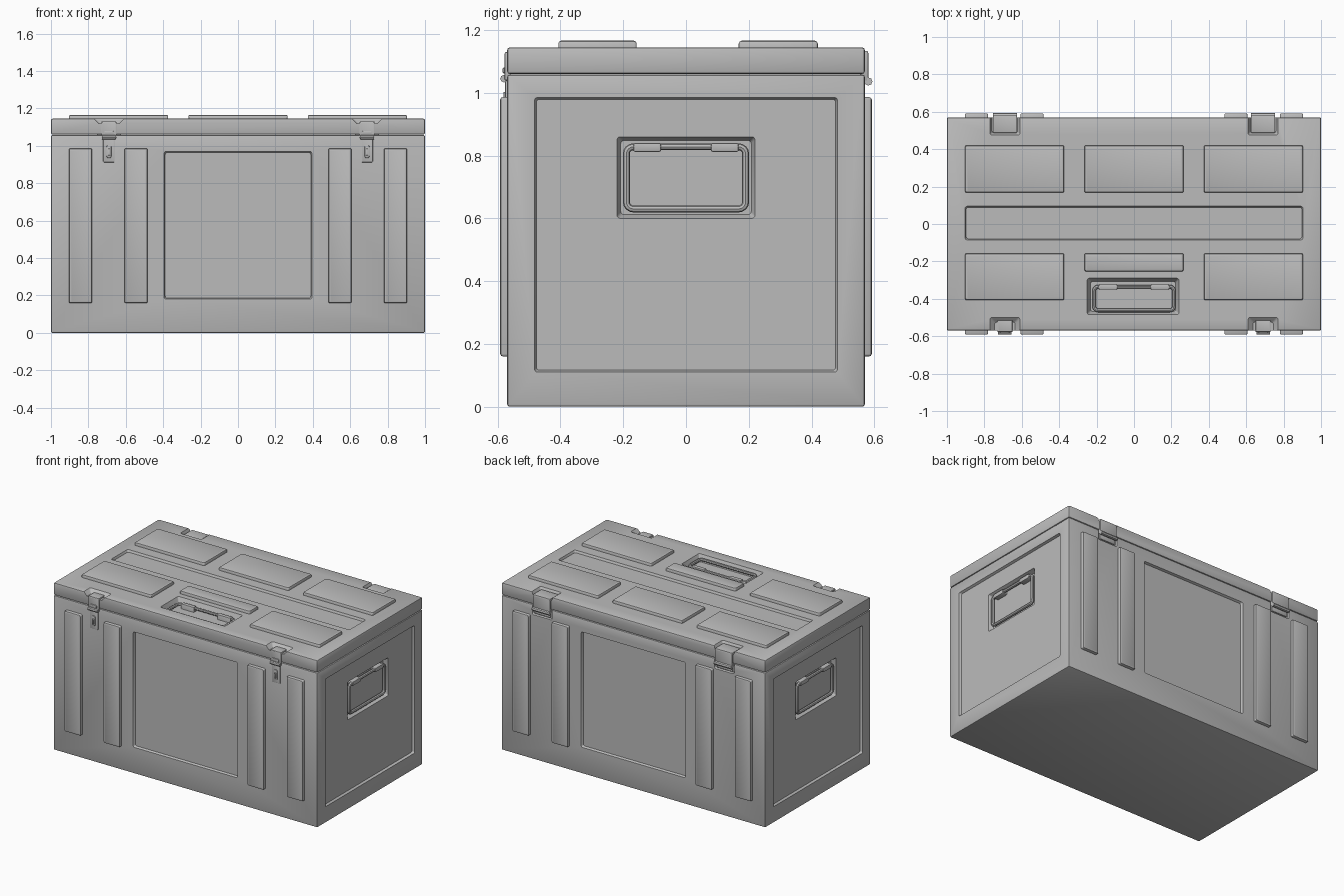
import bpy, bmesh
from math import sin, cos, pi
from mathutils import Vector

if "Cube" in bpy.data.objects:
    bpy.data.objects.remove(bpy.data.objects["Cube"])

grey = bpy.data.materials.new("painted_grey")
grey.use_nodes = True
COLOUR = (0.5, 0.5, 0.5, 1)
grey.diffuse_color = COLOUR
grey.node_tree.nodes["Principled BSDF"].inputs["Base Color"].default_value = COLOUR

# Each side maps (across, up, outward distance) to model space
SIDES = {
    "front": lambda u, v, d: Vector((u, -d, v)),
    "back": lambda u, v, d: Vector((-u, d, v)),
    "left": lambda u, v, d: Vector((d, u, v)),
    "right": lambda u, v, d: Vector((-d, -u, v)),
    "top": lambda u, v, d: Vector((u, v, d)),
}
SURFACE = {"front": 0.57, "back": 0.57, "left": 1, "right": 1, "top": 1.145}


def activate(obj):
    bpy.ops.object.select_all(action="DESELECT")
    obj.select_set(True)
    bpy.context.view_layer.objects.active = obj


def add_mesh(name, bm):
    bmesh.ops.recalc_face_normals(bm, faces=bm.faces)
    mesh = bpy.data.meshes.new(name)
    bm.to_mesh(mesh)
    bm.free()
    mesh.materials.append(grey)
    obj = bpy.data.objects.new(name, mesh)
    bpy.context.collection.objects.link(obj)
    return obj


def smooth(obj):
    activate(obj)
    bpy.ops.object.shade_smooth_by_angle(angle=pi / 6)


def rounded_rect(u0, u1, v0, v1, r, steps=3):
    corners = [(u1 - r, v1 - r), (u0 + r, v1 - r), (u0 + r, v0 + r), (u1 - r, v0 + r)]
    return [(cu + r * cos(a), cv + r * sin(a))
            for q, (cu, cv) in enumerate(corners)
            for a in [(q + i / steps) * pi / 2 for i in range(steps + 1)]]


def loft(name, side, rect, profile, r=0.01):
    """Stack rounded rectangles given as (outward distance, inset)."""
    u0, u1, v0, v1 = rect
    bm = bmesh.new()
    loops = []
    for d, i in profile:
        pts = rounded_rect(u0 + i, u1 - i, v0 + i, v1 - i, r)
        loops.append([bm.verts.new(SIDES[side](u, v, d)) for u, v in pts])
    n = len(loops[0])
    for a, b in zip(loops, loops[1:]):
        for k in range(n):
            bm.faces.new((a[k], a[(k + 1) % n], b[(k + 1) % n], b[k]))
    bm.faces.new(loops[0])
    bm.faces.new(loops[-1])
    return add_mesh(name, bm)


def plate(name, side, rect, d0, d1, bevel=0.005, r=0.008):
    mid = bevel * 0.3
    obj = loft(name, side, rect, [(d0, 0), (d1 - bevel, 0), (d1 - mid, mid), (d1, bevel)], r)
    smooth(obj)
    return obj


def recess(target, side, rect, floor, inset=0.006, mouth=None, r=0.01):
    mouth = mouth or SURFACE[side]
    tool = loft("cutter", side, rect, [(floor, inset), (mouth, 0), (mouth + 0.03, 0)], r)
    tool.hide_render = True
    mod = target.modifiers.new("recess", "BOOLEAN")
    mod.operation, mod.solver, mod.object = "DIFFERENCE", "EXACT", tool
    activate(target)
    bpy.ops.object.modifier_apply(modifier=mod.name)
    bpy.data.objects.remove(tool)


def block(name, z0, z1, width):
    bm = bmesh.new()
    bmesh.ops.create_cube(bm, size=1)
    for v in bm.verts:
        v.co = Vector((v.co.x * 2, v.co.y * 1.14, (z0 + z1) / 2 + v.co.z * (z1 - z0)))
    bmesh.ops.bevel(bm, geom=bm.edges[:], offset=width, segments=2, profile=0.5, affect="EDGES")
    return add_mesh(name, bm)


def tube(name, side, points, d, radius, cyclic=False):
    curve = bpy.data.curves.new(name, "CURVE")
    curve.dimensions = "3D"
    curve.bevel_depth, curve.bevel_resolution = radius, 2
    curve.use_fill_caps = True
    spline = curve.splines.new("POLY")
    spline.points.add(len(points) - 1)
    for p, (u, v) in zip(spline.points, points):
        p.co = (*SIDES[side](u, v, d), 1)
    spline.use_cyclic_u = cyclic
    curve.materials.append(grey)
    obj = bpy.data.objects.new(name, curve)
    bpy.context.collection.objects.link(obj)
    activate(obj)
    bpy.ops.object.convert(target="MESH")
    smooth(obj)


def handle(name, side, rect, d, radius):
    """Carrying ring with two pivot brackets on its upper bar."""
    u0, u1, v0, v1 = rect
    tube(name + "_ring", side, rounded_rect(u0, u1, v0, v1, 0.022, 4), d, radius, True)
    c, half = (u0 + u1) / 2, (u1 - u0) / 2
    for s, word in ((-1, "a"), (1, "b")):
        a, b = sorted((c + s * half * 0.42, c + s * half * 0.88))
        plate(f"{name}_bracket_{word}", side, (a, b, v1 - 0.016, v1 + 0.012),
              d - 0.03, d + radius + 0.002, 0.004, 0.005)


body = block("chest_body", 0, 1.058, 0.008)
lid = block("chest_lid", 1.06, 1.145, 0.009)

# Recessed panels on the body walls
for side in ("front", "back"):
    recess(body, side, (-0.395, 0.395, 0.18, 0.97), 0.555)
for side in ("left", "right"):
    recess(body, side, (-0.483, 0.483, 0.11, 0.985), 0.984)
    recess(body, side, (-0.22, 0.22, 0.6, 0.86), 0.952, 0.012, 0.984)
    handle(side + "_handle", side, (-0.19, 0.19, 0.63, 0.828), 0.974, 0.011)

# Lid channel and lid handle pocket
recess(lid, "top", (-0.903, 0.903, -0.085, 0.095), 1.13)
recess(lid, "top", (-0.25, 0.24, -0.485, -0.29), 1.1, 0.018)
handle("lid_handle", "top", (-0.213, 0.213, -0.462, -0.335), 1.122, 0.01)

# Raised lid pads
for i, u in enumerate((-0.638, 0, 0.638)):
    plate(f"back_lid_pad_{i}", "top", (u - 0.265, u + 0.265, 0.168, 0.42), 1.14, 1.166, 0.009)
    low = -0.253 if u == 0 else -0.407
    plate(f"front_lid_pad_{i}", "top", (u - 0.265, u + 0.265, low, -0.157), 1.14, 1.166, 0.009)

# Upright ribs on front and back
for side in ("front", "back"):
    for s in (-1, 1):
        for place, u in (("outer", 0.842), ("inner", 0.545)):
            plate(f"{side}_{place}_rib_{'left' if s > 0 else 'right'}", side,
                  (s * u - 0.062, s * u + 0.062, 0.16, 0.986), 0.56, 0.592, 0.008)

for s, word in ((-1, "right"), (1, "left")):
    x = s * 0.69
    # Front latch: notch, hooked strap, pivot, hanging hasp and its staple
    recess(lid, "top", (x - 0.08, x + 0.08, -0.65, -0.5), 1.12, 0.025)
    plate(f"latch_cap_{word}", "top", (x - 0.04, x + 0.04, -0.577, -0.512), 1.1, 1.13, 0.004, 0.005)
    plate(f"latch_strap_{word}", "front", (x - 0.04, x + 0.04, 1.04, 1.127), 0.56, 0.578, 0.003, 0.004)
    plate(f"latch_bar_{word}", "front", (x - 0.025, x + 0.025, 1.062, 1.08), 0.57, 0.584, 0.003, 0.004)
    tube(f"latch_pivot_{word}", "front", [(x - 0.036, 1.045), (x + 0.036, 1.045)], 0.58, 0.012)
    plate(f"latch_hasp_{word}", "front", (x - 0.031, x + 0.031, 0.912, 1.042), 0.56, 0.576, 0.003, 0.005)
    plate(f"latch_staple_{word}", "front", (x - 0.013, x + 0.013, 0.935, 1.003), 0.57, 0.582, 0.003, 0.01)
    plate(f"latch_tongue_{word}", "front", (x - 0.006, x + 0.006, 0.948, 0.985), 0.57, 0.59, 0.002, 0.005)

    # Back hinge: notch, wrapped leaf, barrel and lower leaf
    recess(lid, "top", (x - 0.08, x + 0.08, 0.475, 0.65), 1.12, 0.012)
    recess(body, "back", (-x - 0.075, -x + 0.075, 0.99, 1.1), 0.56, 0.005)
    plate(f"hinge_cap_{word}", "top", (x - 0.065, x + 0.065, 0.488, 0.58), 1.1, 1.134, 0.004, 0.005)
    plate(f"hinge_strap_{word}", "back", (-x - 0.065, -x + 0.065, 1.035, 1.13), 0.555, 0.581, 0.004, 0.005)
    plate(f"hinge_leaf_{word}", "back", (-x - 0.06, -x + 0.06, 1.0, 1.04), 0.55, 0.568, 0.003, 0.004)
    tube(f"hinge_barrel_{word}", "back", [(-x - 0.065, 1.036), (-x + 0.065, 1.036)], 0.581, 0.013)

smooth(body)
smooth(lid)
